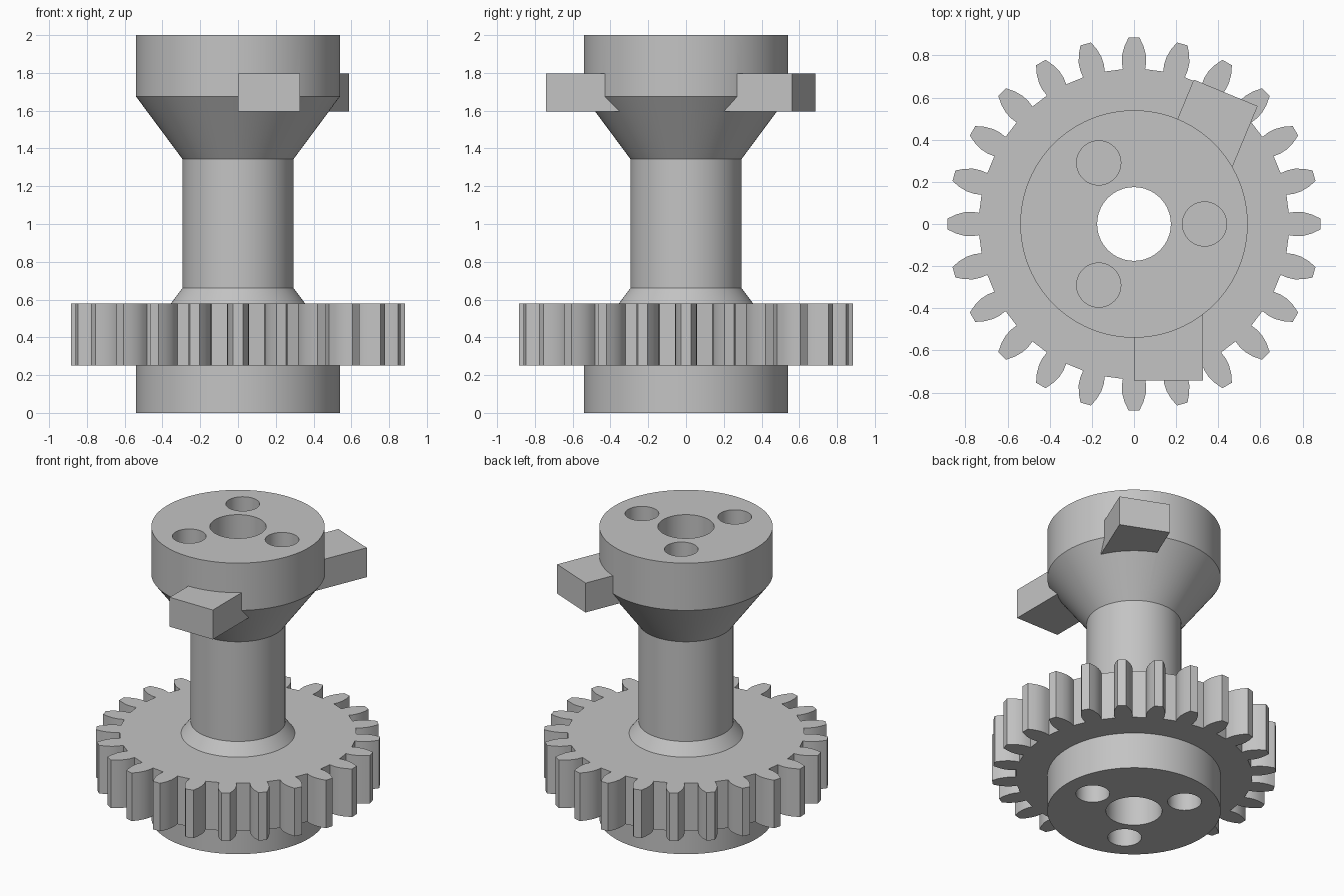
import bpy, bmesh
from math import sin, cos, pi, radians, sqrt

if "Cube" in bpy.data.objects:
    bpy.data.objects.remove(bpy.data.objects["Cube"])

grey = bpy.data.materials.new("plain grey")
grey.use_nodes = True
colour = (0.55, 0.55, 0.55, 1)
grey.diffuse_color = colour
grey.node_tree.nodes["Principled BSDF"].inputs["Base Color"].default_value = colour


def make_object(name, bm):
    bmesh.ops.recalc_face_normals(bm, faces=bm.faces)
    mesh = bpy.data.meshes.new(name)
    bm.to_mesh(mesh)
    bm.free()
    mesh.materials.append(grey)
    ob = bpy.data.objects.new(name, mesh)
    bpy.context.scene.collection.objects.link(ob)
    return ob


def prism(name, outline, z0, z1):
    bm = bmesh.new()
    face = bm.faces.new([bm.verts.new((x, y, z0)) for x, y in outline])
    top = bmesh.ops.extrude_face_region(bm, geom=[face])["geom"]
    verts = [v for v in top if isinstance(v, bmesh.types.BMVert)]
    bmesh.ops.translate(bm, vec=(0, 0, z1 - z0), verts=verts)
    return make_object(name, bm)


def circle(radius, cx=0, cy=0, sides=64):
    return [(cx + radius * cos(2 * pi * i / sides), cy + radius * sin(2 * pi * i / sides))
            for i in range(sides)]


def lathe(name, profile, sides=96):
    bm = bmesh.new()
    rings = [[bm.verts.new((x, y, z)) for x, y in circle(r, sides=sides)] for r, z in profile]
    for low, high in zip(rings, rings[1:]):
        for i in range(sides):
            j = (i + 1) % sides
            bm.faces.new((low[i], low[j], high[j], high[i]))
    bm.faces.new(rings[0])
    bm.faces.new(rings[-1])
    return make_object(name, bm)


def combine(target, part, operation):
    mod = target.modifiers.new(part.name, "BOOLEAN")
    mod.operation = operation
    mod.solver = "EXACT"
    mod.object = part
    bpy.context.view_layer.objects.active = target
    bpy.ops.object.modifier_apply(modifier=mod.name)
    bpy.data.objects.remove(part)


# Hub, shaft and flared head
FLANGE, SHAFT = 0.54, 0.295
body = lathe("gear_shaft", [(FLANGE, 0), (FLANGE, 0.33), (SHAFT, 0.66),
                            (SHAFT, 1.345), (FLANGE, 1.675), (FLANGE, 2)])

# Gear wheel: half a tooth flank, mirrored and repeated
TEETH = 24
flank = [(0.735, 0.053), (0.77, 0.058), (0.805, 0.056), (0.845, 0.045), (0.885, 0.026)]
tooth = [(r, -w) for r, w in flank] + [(r, w) for r, w in reversed(flank)]
outline = []
for i in range(TEETH):
    a = 2 * pi * i / TEETH
    outline += [(x * cos(a) - y * sin(a), x * sin(a) + y * cos(a)) for x, y in tooth]
combine(body, prism("gear_wheel", outline, 0.25, 0.58), "UNION")

# Two drive lugs, each with one side on a radius
for name, angle, side in (("front_lug", -90, 1), ("back_lug", 67.5, -1)):
    a = radians(angle)
    corners = [(0.3, 0), (0.742, 0), (0.742, 0.328 * side), (0.3, 0.328 * side)]
    pts = [(u * cos(a) - v * sin(a), u * sin(a) + v * cos(a)) for u, v in corners]
    combine(body, prism(name, pts, 1.595, 1.797), "UNION")

# Through bore and blind holes in both ends
combine(body, prism("bore_cutter", circle(0.175), -0.1, 2.1), "DIFFERENCE")
for i in range(3):
    a = 2 * pi * i / 3
    ring = circle(0.105, 0.335 * cos(a), 0.335 * sin(a), 48)
    for z0, z1 in ((-0.1, 0.33), (1.67, 2.1)):
        combine(body, prism("hole_cutter", ring, z0, z1), "DIFFERENCE")

# Smooth round walls, crisp edges
bpy.ops.object.select_all(action="DESELECT")
body.select_set(True)
bpy.context.view_layer.objects.active = body
bpy.ops.object.shade_smooth_by_angle(angle=radians(15))
